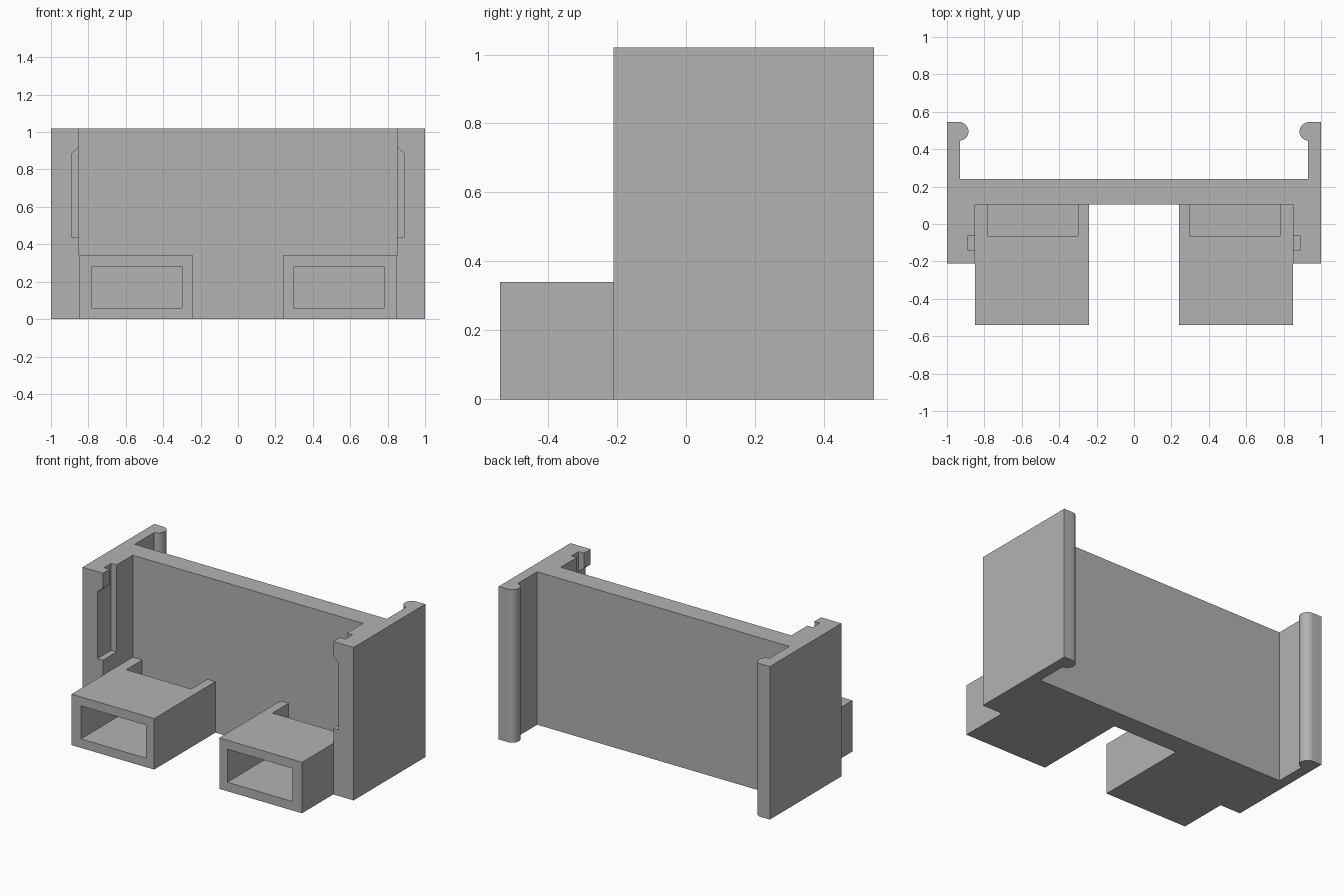
import bpy, bmesh
from math import sin, cos, pi

cube = bpy.data.objects.get("Cube")
if cube:
    bpy.data.objects.remove(cube, do_unlink=True)

GREY = (0.448, 0.448, 0.448, 1)
mat = bpy.data.materials.new("plain grey")
mat.use_nodes = True
mat.diffuse_color = GREY
mat.node_tree.nodes["Principled BSDF"].inputs["Base Color"].default_value = GREY

HEIGHT = 1.02


def prism(name, points, low, high, axis="z"):
    """Extrude an outline along z (points are x, y) or along y (points are x, z)."""
    bm = bmesh.new()
    place = (lambda p: (p[0], p[1], low)) if axis == "z" else (lambda p: (p[0], low, p[1]))
    face = bm.faces.new([bm.verts.new(place(p)) for p in points])
    new = bmesh.ops.extrude_face_region(bm, geom=[face])["geom"]
    step = (0, 0, high - low) if axis == "z" else (0, high - low, 0)
    bmesh.ops.translate(bm, vec=step, verts=[v for v in new if isinstance(v, bmesh.types.BMVert)])
    bmesh.ops.recalc_face_normals(bm, faces=bm.faces)
    mesh = bpy.data.meshes.new(name)
    bm.to_mesh(mesh)
    bm.free()
    mesh.materials.append(mat)
    ob = bpy.data.objects.new(name, mesh)
    bpy.context.collection.objects.link(ob)
    return ob


def rect(x0, x1, y0, y1):
    return [(x0, y0), (x1, y0), (x1, y1), (x0, y1)]


def flip(points, side):
    return [(side * x, y) for x, y in points]


def cut(target, cutter):
    cutter.hide_render = True
    mod = target.modifiers.new("cut", "BOOLEAN")
    mod.operation = "DIFFERENCE"
    mod.solver = "EXACT"
    mod.object = cutter
    bpy.context.view_layer.objects.active = target
    bpy.ops.object.modifier_apply(modifier=mod.name)
    bpy.data.objects.remove(cutter, do_unlink=True)


# Frame: cross panel, thick front jambs and thin rear flanges with rounded beads
bead = [(0.935 - 0.05 * sin(a), 0.495 - 0.05 * cos(a)) for a in (pi * i / 16 for i in range(17))]
half = [(0.85, 0.105), (0.85, -0.21), (1, -0.21), (1, 0.545)]
half += bead[::-1] + [(0.93, 0.445), (0.93, 0.24)]
frame = prism("frame", half + flip(half, -1)[::-1], 0, HEIGHT)

for side, label in ((1, "left"), (-1, "right")):
    # Slot open at the top, and a chamfered relief in the lip ahead of it
    cut(frame, prism("slot_cutter", flip(rect(0.8, 0.89, -0.14, -0.065), side), 0.44, 1.1))
    relief = [(0.8, 0.44), (0.89, 0.44), (0.89, 0.885), (0.8, 0.964)]
    cut(frame, prism("relief_cutter", flip(relief, side), -0.25, -0.1, "y"))

    # Hollow front socket, open to the front and at the rear of its top
    socket = prism(label + "_socket", flip(rect(0.24, 0.85, -0.54, 0.105), side), 0, 0.34)
    cut(socket, prism("tunnel_cutter", flip(rect(0.3, 0.78, 0.06, 0.28), side), -0.6, 0.15, "y"))
    cut(socket, prism("top_cutter", flip(rect(0.3, 0.78, -0.065, 0.15), side), 0.2, 0.4))

# Smooth the beads, keep everything else crisp
bpy.ops.object.select_all(action="DESELECT")
frame.select_set(True)
bpy.context.view_layer.objects.active = frame
bpy.ops.object.shade_smooth_by_angle()
